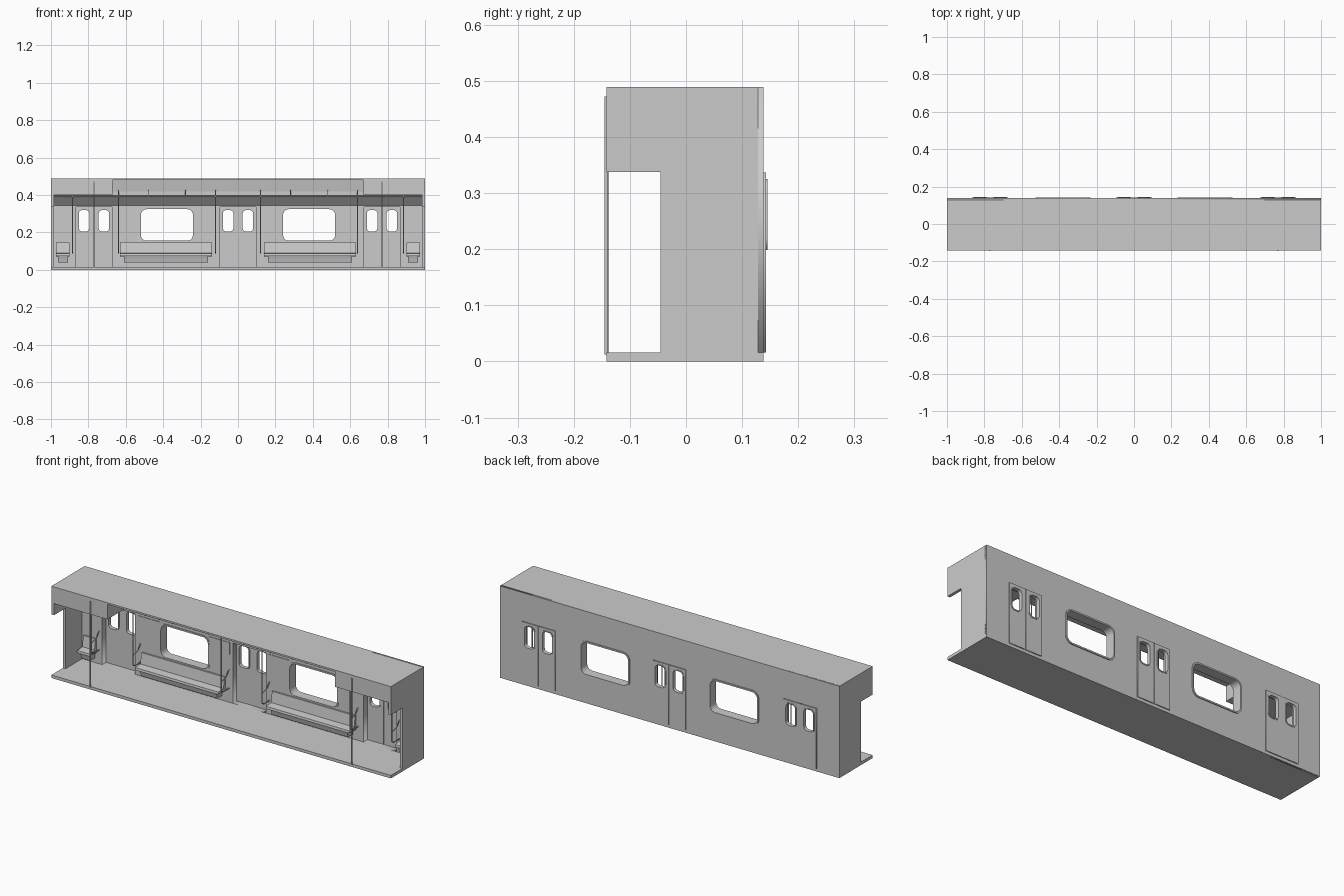
import bpy, bmesh, math
from mathutils import Vector, Matrix

if "Cube" in bpy.data.objects:
    bpy.data.objects.remove(bpy.data.objects["Cube"])


def add_mesh(name, mesh):
    ob = bpy.data.objects.new(name, mesh)
    bpy.context.collection.objects.link(ob)
    return ob


def prism(name, profile, x0, x1):
    """Extrude a (y, z) profile along x."""
    bm = bmesh.new()
    face = bm.faces.new([bm.verts.new((x0, y, z)) for y, z in profile])
    ext = bmesh.ops.extrude_face_region(bm, geom=[face])["geom"]
    bmesh.ops.translate(bm, vec=(x1 - x0, 0, 0),
                        verts=[v for v in ext if isinstance(v, bmesh.types.BMVert)])
    bmesh.ops.recalc_face_normals(bm, faces=bm.faces)
    me = bpy.data.meshes.new(name)
    bm.to_mesh(me)
    bm.free()
    return add_mesh(name, me)


def box(name, x0, x1, y0, y1, z0, z1):
    return prism(name, [(y0, z0), (y1, z0), (y1, z1), (y0, z1)], x0, x1)


def outline(x0, x1, z0, z1, r=0):
    """Rectangle, with rounded corners when r > 0."""
    if r == 0:
        return [(x0, z0), (x1, z0), (x1, z1), (x0, z1)]
    pts = []
    for i, (cx, cz) in enumerate([(x1 - r, z1 - r), (x0 + r, z1 - r), (x0 + r, z0 + r), (x1 - r, z0 + r)]):
        for k in range(6):
            a = math.pi / 2 * (i + k / 5)
            pts.append((cx + r * math.cos(a), cz + r * math.sin(a)))
    return pts


def plate(name, loops, y0, y1):
    """Upright plate: first loop is the outside, the others are holes."""
    cu = bpy.data.curves.new(name, 'CURVE')
    cu.dimensions = '2D'
    cu.fill_mode = 'BOTH'
    cu.extrude = (y1 - y0) / 2
    for pts in loops:
        sp = cu.splines.new('POLY')
        sp.points.add(len(pts) - 1)
        for p, (x, z) in zip(sp.points, pts):
            p.co = (x, z, 0, 1)
        sp.use_cyclic_u = True
    tmp = bpy.data.objects.new(name + "_curve", cu)
    bpy.context.collection.objects.link(tmp)
    deps = bpy.context.evaluated_depsgraph_get()
    me = bpy.data.meshes.new_from_object(tmp.evaluated_get(deps))
    bpy.data.objects.remove(tmp)
    me.transform(Matrix.Translation((0, (y0 + y1) / 2, 0)) @ Matrix.Rotation(math.pi / 2, 4, 'X'))
    return add_mesh(name, me)


def tube(name, points, r=0.003):
    """Round bar through a few points."""
    bm = bmesh.new()
    for a, b in zip(points, points[1:]):
        a, b = Vector(a), Vector(b)
        m = Matrix.Translation((a + b) / 2) @ (b - a).to_track_quat('Z', 'Y').to_matrix().to_4x4()
        bmesh.ops.create_cone(bm, cap_ends=True, segments=10, radius1=r, radius2=r,
                              depth=(b - a).length, matrix=m)
    for f in bm.faces:
        f.smooth = len(f.verts) == 4
    for e in bm.edges:
        e.smooth = all(f.smooth for f in e.link_faces)
    me = bpy.data.meshes.new(name)
    bm.to_mesh(me)
    bm.free()
    return add_mesh(name, me)


BACK, SKIN, WALL, FRONT = 0.138, 0.128, 0.095, -0.142
FLOOR, TOP, LOW = 0.016, 0.489, 0.40
doors = [-0.77, 0, 0.77]
windows = [-0.38, 0.38]
door_holes = [outline(c - 0.097, c + 0.097, FLOOR, 0.337) for c in doors]
win_holes = [outline(c - 0.139, c + 0.139, 0.156, 0.324, 0.03) for c in windows]

# Floor and back walls
box("floor", -1, 1, FRONT, BACK, 0, FLOOR)
plate("outer_wall", [outline(-1, 1, 0, TOP)] + door_holes + win_holes, SKIN, BACK)
plate("inner_wall", [outline(-0.985, 0.985, 0.01, LOW)] + door_holes + win_holes, WALL, SKIN)

# Window frames on both faces
for c, hole in zip(windows, win_holes):
    rim = outline(c - 0.147, c + 0.147, 0.148, 0.332, 0.038)
    plate("window_frame_outside", [rim, hole], BACK, 0.143)
    plate("window_frame_inside", [rim, hole], WALL - 0.004, WALL)

# Sliding doors, two leaves each
for c in doors:
    for s in (-1, 1):
        a, b = sorted((c + s * 0.0015, c + s * 0.097))
        m = c + s * 0.053
        hole = outline(m - 0.028, m + 0.028, 0.205, 0.319, 0.018)
        rim = outline(m - 0.034, m + 0.034, 0.199, 0.325, 0.024)
        plate("door_leaf", [outline(a, b, FLOOR, 0.337), hole], SKIN, 0.143)
        plate("door_window_frame_outside", [rim, hole], 0.143, 0.145)
        plate("door_window_frame_inside", [rim, hole], SKIN - 0.003, SKIN)
    box("door_seal", c - 0.003, c + 0.003, 0.13, 0.141, FLOOR, 0.337)

# End walls with a gangway opening
end_profile = [(-0.045, FLOOR), (BACK, FLOOR), (BACK, TOP), (FRONT, TOP), (FRONT, 0.338), (-0.045, 0.338)]
prism("end_wall_left", end_profile, -1, -0.985)
prism("end_wall_right", end_profile, 0.985, 1)

# Roof: low ceiling at the ends, raised bay in the middle
for s in (-1, 1):
    a, b = sorted((s * 0.67, s * 0.985))
    box("low_ceiling", a, b, FRONT, SKIN, LOW, TOP)
prism("raised_ceiling", [(FRONT, 0.48), (0.04, 0.48), (0.05, 0.42), (0.05, LOW), (SKIN, LOW),
                         (SKIN, TOP), (FRONT, TOP)], -0.67, 0.67)
prism("roof_skin", [(FRONT, 0.486), (BACK, 0.486), (BACK, TOP), (FRONT, TOP)], -1, 1)
# Sloping cove above the windows
prism("cove_panel", [(WALL + 0.002, 0.345), (WALL, 0.345), (0.058, 0.385), (0.05, LOW), (WALL + 0.002, LOW)],
      -0.985, 0.985)
box("cove_light_strip", -0.985, 0.985, 0.046, 0.058, 0.386, LOW)

# Poster frames on the cove and wall
for s in (-1, 1):
    for x0, x1 in ((0.115, 0.235), (0.525, 0.655)):
        a, b = sorted((s * x0, s * x1))
        box("poster_frame", a, b, WALL - 0.003, WALL, 0.27, 0.335)

# Seats
seat = [(WALL, 0.147), (0.086, 0.147), (0.078, 0.09), (0.036, 0.086), (0.034, 0.074), (WALL, 0.07)]
for s in (-1, 1):
    for x0, x1 in ((0.14, 0.63), (0.9, 0.972)):
        a, b = sorted((s * x0, s * x1))
        prism("seat", seat, a, b)
        d = 0.02 if x1 < 0.7 else 0.01
        prism("seat_base", [(WALL, 0.072), (0.045, 0.075), (0.05, 0.06), (0.055, 0.04), (WALL, 0.04)],
              a + d, b - d)

# Poles and handrails
tube("overhead_rail", [(-0.985, 0.03, 0.393), (0.985, 0.03, 0.393)], 0.0035)
for s in (-1, 1):
    tube("floor_pole", [(s * 0.77, FRONT, 0.012), (s * 0.77, FRONT, 0.472)], 0.0035)
    for x, top in ((0.12, 0.42), (0.64, 0.42), (0.885, LOW)):
        tube("seat_pole", [(s * x, 0.03, top), (s * x, 0.03, 0.1), (s * x, 0.045, 0.09), (s * x, WALL, 0.09)])
        tube("arm_rail", [(s * x, 0.03, 0.15), (s * x, 0.07, 0.16), (s * x, WALL, 0.19)], 0.0025)
    for x in (0.12, 0.28, 0.48, 0.64):
        tube("rail_bracket", [(s * x, 0.03, 0.39), (s * x, 0.03, 0.42), (s * x, 0.052, 0.425)], 0.0025)
